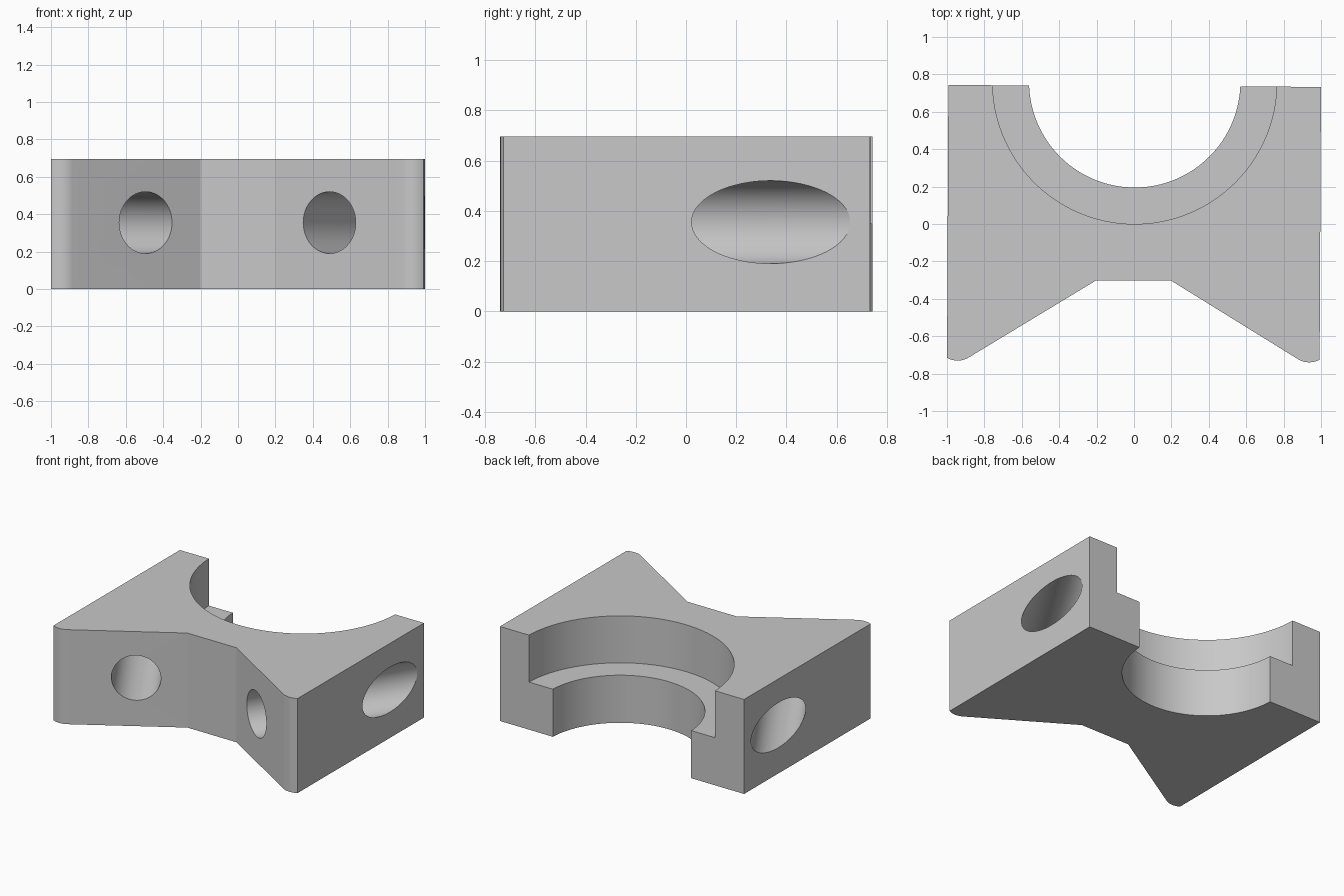
import bpy, bmesh, math
from mathutils import Vector

cube = bpy.data.objects.get("Cube")
if cube:
    bpy.data.objects.remove(cube, do_unlink=True)

HEIGHT, STEP = 0.695, 0.35
HALF_WIDTH, BACK = 0.996, 0.738
BORE_Y = 0.76

grey = bpy.data.materials.new("plain grey")
colour = (0.58, 0.58, 0.58, 1)
grey.use_nodes = True
grey.diffuse_color = colour
grey.node_tree.nodes["Principled BSDF"].inputs["Base Color"].default_value = colour


def make_object(name, bm):
    bmesh.ops.recalc_face_normals(bm, faces=bm.faces)
    mesh = bpy.data.meshes.new(name)
    bm.to_mesh(mesh)
    bm.free()
    mesh.materials.append(grey)
    obj = bpy.data.objects.new(name, mesh)
    bpy.context.collection.objects.link(obj)
    return obj


def cylinder(name, radius, centre, axis, length, sides):
    bm = bmesh.new()
    bmesh.ops.create_cone(bm, cap_ends=True, segments=sides,
                          radius1=radius, radius2=radius, depth=length)
    obj = make_object(name, bm)
    obj.rotation_mode = 'QUATERNION'
    obj.rotation_quaternion = Vector(axis).to_track_quat('Z', 'Y')
    obj.location = centre
    obj.hide_render = True
    return obj


# Half outline: notch, sloping front, rounded foot, straight side
slope = math.radians(31.5)
tip, tip_r = Vector((0.94, -0.62)), 0.115
half = [(0.2, -0.302)]
for i in range(11):
    a = -slope + (slope + math.radians(29)) * i / 10
    half.append((tip.x + tip_r * math.sin(a), tip.y - tip_r * math.cos(a)))
half[-1] = (HALF_WIDTH, half[-1][1])
half.append((HALF_WIDTH, BACK))
outline = half + [(-x, y) for x, y in reversed(half)]

# Solid block
bm = bmesh.new()
base = bm.faces.new([bm.verts.new((x, y, 0)) for x, y in outline])
top = bmesh.ops.extrude_face_region(bm, geom=[base])
bmesh.ops.translate(bm, vec=(0, 0, HEIGHT),
                    verts=[v for v in top["geom"] if isinstance(v, bmesh.types.BMVert)])
block = make_object("clamp_block", bm)

# Stepped half-round seat
cutters = [
    cylinder("seat_bore_cutter", 0.565, (0, BORE_Y, 0.3), (0, 0, 1), 2, 128),
    cylinder("seat_recess_cutter", 0.76, (0, BORE_Y, STEP + 0.5), (0, 0, 1), 1, 128),
]
# Angled bolt holes, square to the sloping front faces
for side, label in ((1, "left"), (-1, "right")):
    axis = (side * math.sin(slope), math.cos(slope), 0)
    cutters.append(cylinder(label + "_bolt_hole_cutter", 0.165,
                            (side * 0.746, -0.065, 0.355), axis, 3, 64))

bpy.context.view_layer.objects.active = block
for cutter in cutters:
    mod = block.modifiers.new("cut", 'BOOLEAN')
    mod.operation = 'DIFFERENCE'
    mod.solver = 'EXACT'
    mod.object = cutter
    bpy.ops.object.modifier_apply(modifier=mod.name)
for cutter in cutters:
    bpy.data.objects.remove(cutter, do_unlink=True)

# Slight turn of the whole part
block.rotation_euler.z = -0.005

for o in bpy.context.selected_objects:
    o.select_set(False)
block.select_set(True)
bpy.ops.object.shade_smooth_by_angle(angle=math.radians(20))
